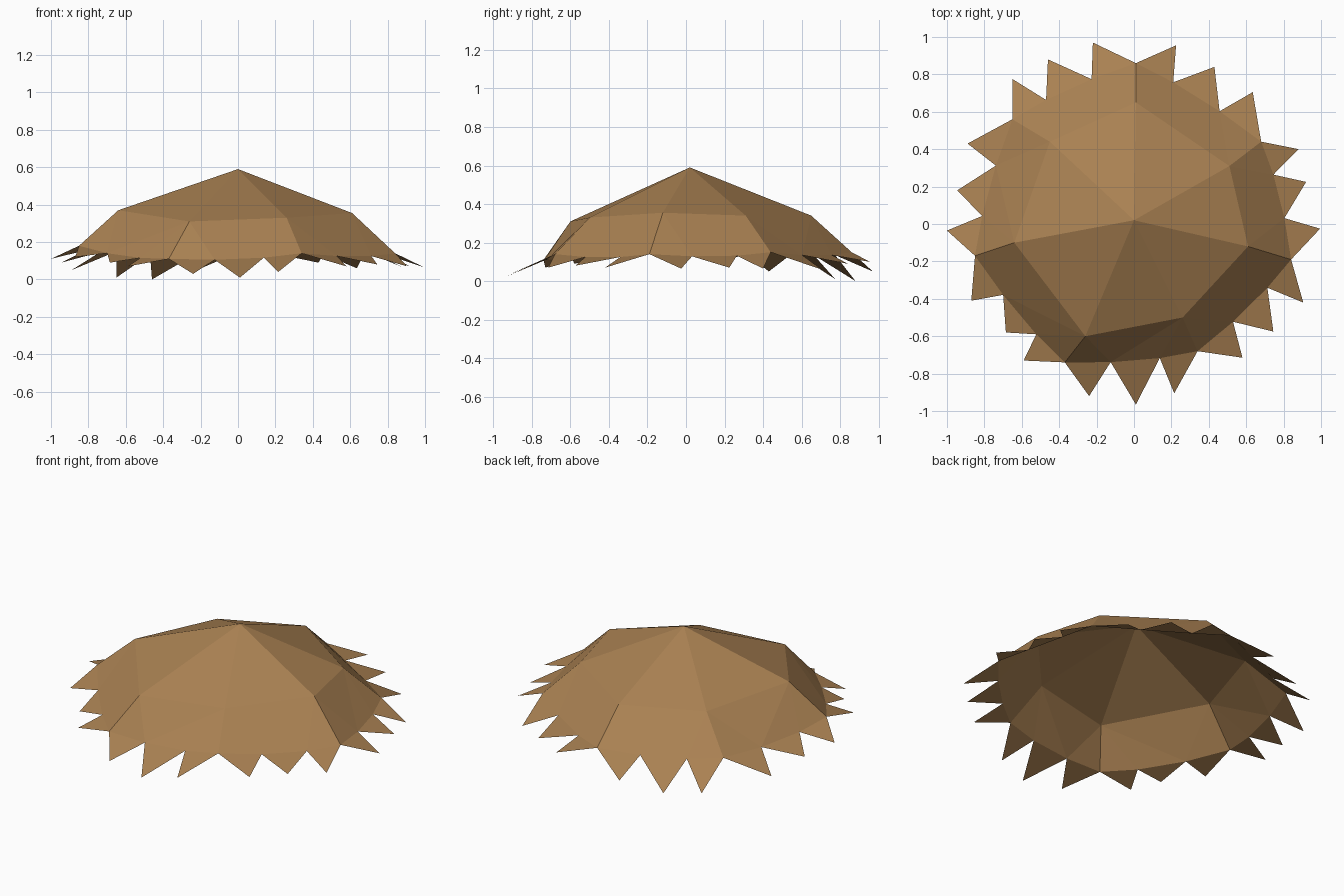
import bpy
import bmesh
from mathutils import Vector

# Remove the default object
default_cube = bpy.data.objects.get("Cube")
if default_cube:
    bpy.data.objects.remove(default_cube, do_unlink=True)


def make_material(name, colour):
    material = bpy.data.materials.new(name)
    material.use_nodes = True
    material.diffuse_color = colour
    shader = next(n for n in material.node_tree.nodes if n.type == "BSDF_PRINCIPLED")
    shader.inputs["Base Color"].default_value = colour
    shader.inputs["Roughness"].default_value = 1
    return material


straw = make_material("straw brown", (0.4, 0.22, 0.085, 1))

# Peak and the seven irregular ribs, clockwise from the back: shoulder, eave corner
peak = Vector((0, 0.02, 0.59))
ribs = [
    ((0.01, 0.65, 0.34), (0.01, 0.86, 0.15)),
    ((0.51, 0.31, 0.34), (0.68, 0.44, 0.15)),
    ((0.61, -0.12, 0.355), (0.84, -0.19, 0.14)),
    ((0.26, -0.5, 0.33), (0.34, -0.68, 0.14)),
    ((-0.26, -0.6, 0.31), (-0.37, -0.74, 0.11)),
    ((-0.64, -0.1, 0.37), (-0.85, -0.17, 0.18)),
    ((-0.45, 0.44, 0.34), (-0.65, 0.56, 0.15)),
]

# Three ragged straw tips hanging from the eave of each panel
fringe = [
    ((0.225, 0.955, 0.1), (0.43, 0.84, 0.09), (0.635, 0.705, 0.06)),
    ((0.88, 0.4, 0.065), (0.92, 0.225, 0.07), (0.995, -0.025, 0.065)),
    ((0.905, -0.42, 0.07), (0.745, -0.575, 0.08), (0.58, -0.715, 0.07)),
    ((0.215, -0.905, 0.04), (0.01, -0.965, 0.01), (-0.24, -0.92, 0.03)),
    ((-0.59, -0.73, 0.07), (-0.685, -0.58, 0.09), (-0.87, -0.41, 0.12)),
    ((-1, -0.035, 0.11), (-0.945, 0.18, 0.09), (-0.89, 0.43, 0.05)),
    ((-0.65, 0.775, 0.01), (-0.46, 0.88, 0), (-0.22, 0.97, 0.05)),
]


def notch(start, end, amount):
    """Point between two tips, pushed slightly out from the straight eave."""
    point = start.lerp(end, amount)
    outward = Vector((point.x, point.y, 0)).normalized()
    return point + outward * 0.02 - Vector((0, 0, 0.015))


bm = bmesh.new()
top = bm.verts.new(peak)
shoulders = [bm.verts.new(shoulder) for shoulder, corner in ribs]
corners = [bm.verts.new(corner) for shoulder, corner in ribs]

for i, tips in enumerate(fringe):
    j = (i + 1) % len(ribs)
    a, b = shoulders[i], shoulders[j]
    start, end = corners[i], corners[j]
    first, second = [bm.verts.new(notch(start.co, end.co, t)) for t in (0.29, 0.65)]

    # Upper slope, then the steeper skirt panel
    bm.faces.new((top, b, a))
    bm.faces.new((a, first, start))
    bm.faces.new((a, second, first))
    bm.faces.new((a, b, second))
    bm.faces.new((b, end, second))

    # Pointed straw ends
    eave = (start, first, second, end)
    for left, right, tip in zip(eave, eave[1:], tips):
        bm.faces.new((left, right, bm.verts.new(tip)))

# Consistent upward normals on the open sheet
for face in bm.faces:
    face.normal_update()
    if face.normal.z < 0:
        face.normal_flip()

mesh = bpy.data.meshes.new("thatch_roof")
bm.to_mesh(mesh)
bm.free()
mesh.materials.append(straw)
roof = bpy.data.objects.new("thatch_roof", mesh)
bpy.context.collection.objects.link(roof)
